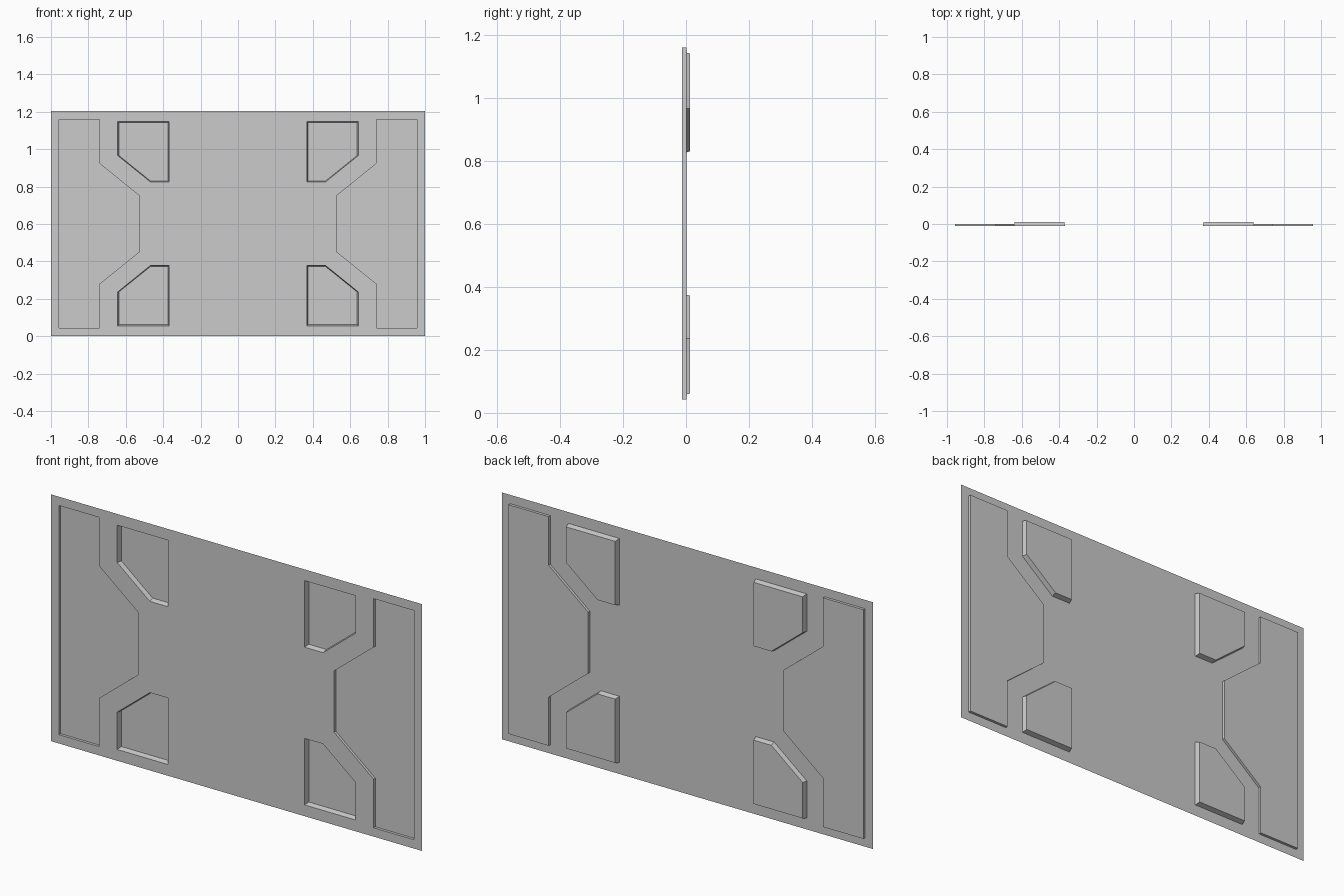
import bpy, bmesh

if "Cube" in bpy.data.objects:
    bpy.data.objects.remove(bpy.data.objects["Cube"])

FRONT, MID, BACK = -0.012, 0.001, 0.012   # depth levels along y
W, H = 1.0, 1.203                         # half width, height

# Outlines as (x, z) for the right half
side = [(0.527, 0.452), (0.74, 0.28), (0.74, 0.043), (0.957, 0.043),
        (0.957, H - 0.043), (0.74, H - 0.043), (0.74, H - 0.28), (0.527, H - 0.452)]
pad = [(0.368, 0.055), (0.643, 0.055), (0.643, 0.237), (0.467, 0.379), (0.368, 0.379)]


def mirror_x(pts):
    return [(-x, z) for x, z in reversed(pts)]


def mirror_z(pts):
    return [(x, H - z) for x, z in reversed(pts)]


def finish(bm, name):
    me = bpy.data.meshes.new(name)
    bm.to_mesh(me)
    bm.free()
    ob = bpy.data.objects.new(name, me)
    bpy.context.collection.objects.link(ob)


def ring(bm, pts, y):
    return [bm.verts.new((x, y, z)) for x, z in pts]


def recess(name, pts, depth, draft=1.0):
    """Pressed pocket: walls plus floor, open at the front."""
    xs, zs = zip(*pts)
    cx, cz = (min(xs) + max(xs)) / 2, (min(zs) + max(zs)) / 2
    floor = [(cx + (x - cx) * draft, cz + (z - cz) * draft) for x, z in pts]
    bm = bmesh.new()
    a, b = ring(bm, pts, FRONT), ring(bm, floor, depth)
    n = len(a)
    for i in range(n):
        j = (i + 1) % n
        bm.faces.new((a[i], b[i], b[j], a[j]))
    bm.faces.new(b)
    bmesh.ops.recalc_face_normals(bm, faces=bm.faces)
    # Floor should face the front, like the sheet around it
    bm.faces.ensure_lookup_table()
    if bm.faces[-1].normal.y > 0:
        bmesh.ops.reverse_faces(bm, faces=bm.faces)
    finish(bm, name)


sides = [side, mirror_x(side)]
pads = [pad, mirror_x(pad), mirror_z(pad), mirror_x(mirror_z(pad))]

# Thin front sheet with an opening for each pocket
bm = bmesh.new()
border = [(-W, 0), (W, 0), (W, H), (-W, H)]
edges = []
for loop in [border] + sides + pads:
    v = ring(bm, loop, FRONT)
    edges += [bm.edges.new((v[i], v[(i + 1) % len(v)])) for i in range(len(v))]
bmesh.ops.triangle_fill(bm, edges=edges, use_beauty=True, normal=(0, -1, 0))
for f in bm.faces:
    f.normal_update()
    if f.normal.y > 0:
        f.normal_flip()
finish(bm, "panel_sheet")

# Shallow side pockets and deeper sloped corner pockets
for i, p in enumerate(sides):
    recess(f"side_recess_{i + 1}", p, MID)
for i, p in enumerate(pads):
    recess(f"corner_recess_{i + 1}", p, BACK, 0.96)
